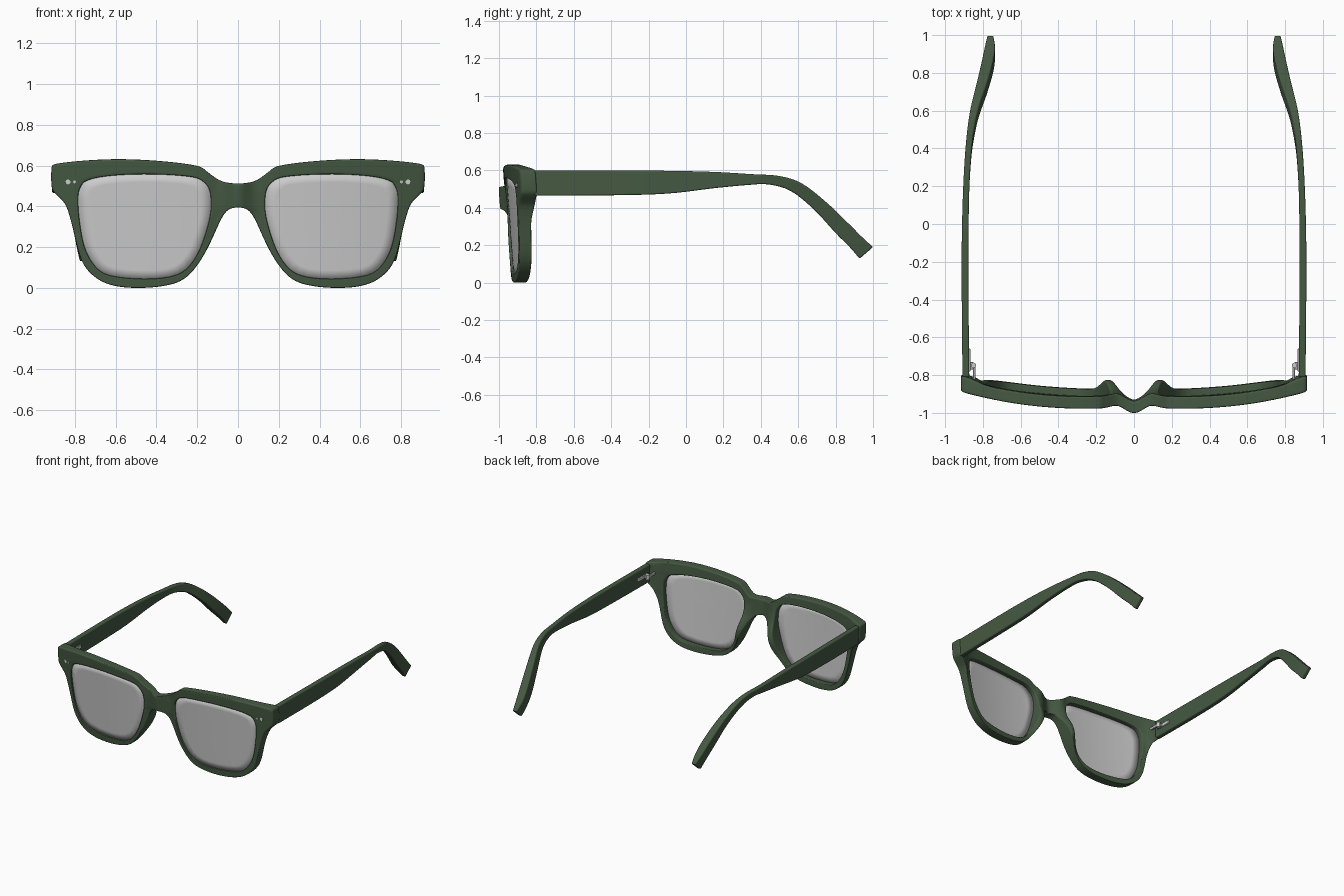
import bpy, bmesh
from math import exp, pi
from mathutils import Vector

if "Cube" in bpy.data.objects:
    bpy.data.objects.remove(bpy.data.objects["Cube"])

green = bpy.data.materials.new("green_acetate")
green.diffuse_color = (0.06, 0.1, 0.055, 1)
green.use_nodes = True
green.node_tree.nodes["Principled BSDF"].inputs["Base Color"].default_value = green.diffuse_color


def spline(p0, p1, p2, p3, t):
    """Catmull-Rom interpolation in any dimension."""
    return [0.5 * (2*b + (c-a)*t + (2*a-5*b+4*c-d)*t*t + (3*b-a-3*c+d)*t**3)
            for a, b, c, d in zip(p0, p1, p2, p3)]


def sample(pts, n, before, after):
    """Open curve through pts with n steps per span."""
    q = [before] + list(pts) + [after]
    out = [spline(*q[i:i+4], k / n) for i in range(len(pts) - 1) for k in range(n)]
    return out + [list(pts[-1])]


def finish(name, verts, faces, mat=None):
    me = bpy.data.meshes.new(name)
    me.from_pydata(verts, [], faces)
    bm = bmesh.new()
    bm.from_mesh(me)
    bmesh.ops.recalc_face_normals(bm, faces=bm.faces)
    for f in bm.faces:
        f.smooth = True
    bm.to_mesh(me)
    bm.free()
    ob = bpy.data.objects.new(name, me)
    bpy.context.collection.objects.link(ob)
    if mat:
        me.materials.append(mat)
    return ob


def mirror(ob):
    m = ob.modifiers.new("mirror", 'MIRROR')
    m.use_clip = True
    m.merge_threshold = 0.0005


def smooth_angle(ob):
    bpy.ops.object.select_all(action='DESELECT')
    ob.select_set(True)
    bpy.context.view_layer.objects.active = ob
    bpy.ops.object.shade_smooth_by_angle(angle=0.6)


# Face-form curve of the front, and its thickness (nose pads, end pieces)
def front_y(x, z):
    return (-0.978 + 0.2 * max(0, x - 0.25)**2 + 0.075 * (0.6 - z)
            - 0.034 * exp(-(x/0.055)**2) + 0.014 * exp(-((x-0.09)/0.04)**2))


def thickness(x, z):
    t = min(1, max(0, (x - 0.79) / 0.07)) if z > 0.38 else 0
    return (0.065 + 0.022 * t*t*(3 - 2*t)
            + 0.07 * exp(-((x-0.14)/0.055)**2 - ((z-0.26)/0.12)**2))


# Half outline of the front, and matching points around the lens opening
outer = [(0, .394), (.045, .386), (.085, .335), (.15, .19), (.235, .065),
         (.33, .015), (.48, -.001), (.61, .01), (.70, .05), (.768, .13),
         (.803, .265), (.836, .387), (.863, .43), (.902, .468), (.915, .50),
         (.915, .588), (.89, .61), (.725, .627), (.555, .632), (.36, .621),
         (.20, .60), (.16, .577), (.098, .531), (.05, .516), (0, .512)]
inner = [(.133, .39), (.137, .36), (.145, .32), (.186, .19), (.25, .093),
         (.333, .054), (.47, .044), (.627, .059), (.70, .103), (.75, .19),
         (.77, .28), (.782, .37), (.784, .42), (.784, .45), (.78, .475),
         (.765, .508), (.74, .527), (.67, .545), (.53, .557), (.36, .556),
         (.22, .544), (.175, .525), (.15, .50), (.139, .475), (.133, .44)]
N = 2
out_pts = sample(outer, N, (-.045, .386), (-.05, .516))
for k in range(1, N):
    out_pts.append([0, outer[-1][1] + (outer[0][1] - outer[-1][1]) * k / N])
in_pts = sample(inner + inner[:1], N, inner[-1], inner[1])[:-1]
M = len(in_pts)

# Frame front: closed section swept around the lens opening
section = ([(s, 0) for s in (0, .2, .5, .8, 1)] + [(1, .2), (1, .8)]
           + [(s, 1) for s in (1, .8, .5, .2, 0)] + [(0, .8), (0, .2)])
S = len(section)
verts, faces = [], []
for o, i in zip(out_pts, in_pts):
    for s, d in section:
        x, z = i[0] + (o[0]-i[0])*s, i[1] + (o[1]-i[1])*s
        verts.append((x, front_y(x, z) + d * thickness(x, z), z))
for a in range(M):
    b = (a + 1) % M
    for k in range(S):
        l = (k + 1) % S
        f = (a*S+k, a*S+l, b*S+l, b*S+k)
        if any(verts[v][0] > 1e-6 for v in f):      # leave the centre seam open
            faces.append(f)
frame = finish("frame_front", verts, faces, green)
mirror(frame)
sub = frame.modifiers.new("subsurf", 'SUBSURF')
sub.levels = sub.render_levels = 2

# Lenses: curved concentric rings, slightly larger than the opening
c = Vector((.46, .31))
verts, faces = [], []
R = 6
for r in range(1, R + 1):
    for p in in_pts:
        q = c + (Vector(p) - c) * (r / R) * 1.012
        verts.append((q.x, front_y(q.x, q.y) + 0.02, q.y))
verts.append((c.x, front_y(*c) + 0.02, c.y))
for a in range(M):
    b = (a + 1) % M
    faces.append((a, b, R*M))
    for r in range(R - 1):
        faces.append((r*M+a, r*M+b, (r+1)*M+b, (r+1)*M+a))
lens = finish("lenses", verts, faces)
mirror(lens)
sol = lens.modifiers.new("solidify", 'SOLIDIFY')
sol.thickness = 0.015
sol.offset = 0

# Temples: stations of top y, top z, bottom y, bottom z, outer x, inner x
stations = [(-.81, .60, -.81, .465, .908, .872), (-.4, .60, -.4, .467, .912, .876),
            (-.1, .598, -.1, .476, .912, .876), (.15, .592, .15, .505, .906, .873),
            (.35, .58, .33, .522, .896, .863), (.50, .57, .44, .525, .883, .848),
            (.62, .53, .56, .49, .865, .822), (.75, .43, .685, .39, .833, .778),
            (.87, .315, .80, .265, .805, .745), (.94, .245, .875, .19, .79, .736),
            (1.0, .19, .928, .128, .776, .745)]
verts, faces = [], []
rows = sample(stations, 4, stations[0], stations[-1])
for ty, tz, by, bz, xo, xi in rows:
    verts += [(xo, ty, tz), (xi, ty, tz), (xi, by, bz), (xo, by, bz)]
for a in range(len(rows) - 1):
    for k in range(4):
        l = (k + 1) % 4
        faces.append((a*4+k, a*4+l, a*4+4+l, a*4+4+k))
e = len(verts)
faces += [(0, 1, 2, 3), (e-4, e-3, e-2, e-1)]
temple = finish("temples", verts, faces, green)
bev = temple.modifiers.new("bevel", 'BEVEL')
bev.width = 0.007
bev.segments = 3
bev.limit_method = 'ANGLE'
bev.angle_limit = 0.8
mirror(temple)
smooth_angle(temple)


def box(name, lo, hi):
    v = [(x, y, z) for x in (lo[0], hi[0]) for y in (lo[1], hi[1]) for z in (lo[2], hi[2])]
    ob = finish(name, v, [(0, 1, 3, 2), (4, 5, 7, 6), (0, 1, 5, 4),
                          (2, 3, 7, 6), (0, 2, 6, 4), (1, 3, 7, 5)])
    b = ob.modifiers.new("bevel", 'BEVEL')
    b.width = 0.003
    mirror(ob)
    smooth_angle(ob)


def pin(name, loc, radius, depth, rot=(0, 0, 0)):
    for side in (-1, 1):
        bpy.ops.mesh.primitive_cylinder_add(vertices=20, radius=radius, depth=depth,
                                            location=(side*loc[0], loc[1], loc[2]), rotation=rot)
        bpy.context.object.name = name
        smooth_angle(bpy.context.object)


# Hinges: temple plate, knuckle and leaf reaching the end piece
box("hinge_plate", (.866, -.78, .518), (.879, -.66, .546))
box("hinge_arm", (.850, -.77, .522), (.872, -.73, .542))
box("hinge_leaf", (.838, -.85, .522), (.852, -.745, .542))
pin("hinge_knuckle", (.85, -.748, .532), .014, .036)

# Rivets on the front corners
pin("rivet_large", (.834, front_y(.834, .52) + .002, .52), .012, .012, (pi/2, 0, 0))
pin("rivet_small", (.802, front_y(.802, .52) + .002, .52), .007, .012, (pi/2, 0, 0))
